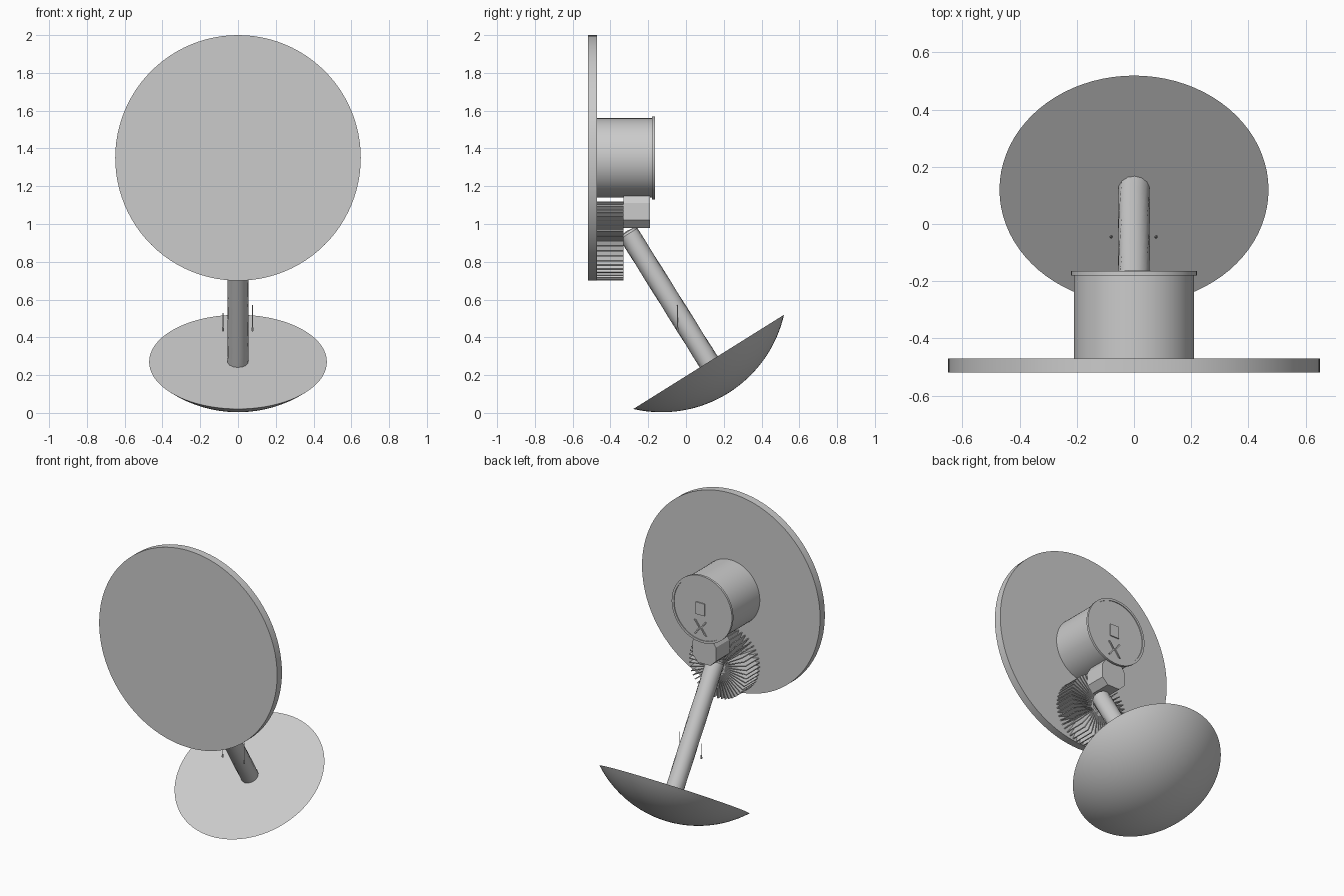
import bpy, bmesh, math
from mathutils import Vector, Matrix

if "Cube" in bpy.data.objects:
    bpy.data.objects.remove(bpy.data.objects["Cube"])

grey = bpy.data.materials.new("plain_grey")
grey.diffuse_color = (0.6, 0.6, 0.6, 1)
grey.use_nodes = True
grey.node_tree.nodes["Principled BSDF"].inputs["Base Color"].default_value = grey.diffuse_color


def finish(bm, name, smooth=True):
    bmesh.ops.recalc_face_normals(bm, faces=bm.faces)
    me = bpy.data.meshes.new(name)
    bm.to_mesh(me)
    bm.free()
    ob = bpy.data.objects.new(name, me)
    bpy.context.collection.objects.link(ob)
    me.materials.append(grey)
    if smooth:
        bpy.ops.object.select_all(action='DESELECT')
        ob.select_set(True)
        bpy.context.view_layer.objects.active = ob
        bpy.ops.object.shade_smooth_by_angle(angle=math.radians(35))
    return ob


def lathe(name, profile, origin, axis, seg, twist=0.0):
    """Revolve (radius, height) points about an axis; zero radius closes an end."""
    bm = bmesh.new()
    m = Matrix.Translation(origin) @ Vector(axis).to_track_quat('Z', 'Y').to_matrix().to_4x4()
    rings = []
    for k, (r, h) in enumerate(profile):
        if r == 0:
            rings.append([bm.verts.new(m @ Vector((0, 0, h)))] * seg)
        else:
            rings.append([bm.verts.new(m @ Vector((
                r * math.cos(2 * math.pi * i / seg + k * twist),
                r * math.sin(2 * math.pi * i / seg + k * twist), h))) for i in range(seg)])
    for a, b in zip(rings, rings[1:]):
        for i in range(seg):
            j = (i + 1) % seg
            bm.faces.new(list(dict.fromkeys([a[i], a[j], b[j], b[i]])))
    return finish(bm, name)


def prism(name, outline, y0, y1):
    """Extrude an (x, z) outline along y."""
    bm = bmesh.new()
    f = bm.faces.new([bm.verts.new((x, y0, z)) for x, z in outline])
    g = bmesh.ops.extrude_face_region(bm, geom=[f])
    bmesh.ops.translate(bm, vec=(0, y1 - y0, 0),
                        verts=[v for v in g['geom'] if isinstance(v, bmesh.types.BMVert)])
    return finish(bm, name, False)


Y = (0, 1, 0)

# large round front plate
lathe("front_disc", [(0, 0), (0.65, 0), (0.65, 0.05), (0, 0.05)], (0, -0.52, 1.35), Y, 96)

# drum with a lipped back cover
lathe("rear_drum", [(0, 0), (0.21, 0), (0.21, 0.29), (0.22, 0.29), (0.22, 0.305),
                    (0.205, 0.305), (0.205, 0.30), (0, 0.30)], (0, -0.47, 1.35), Y, 64)

# small details on the drum cover
prism("cover_plate", [(-0.02, 1.31), (0.045, 1.31), (0.045, 1.39), (-0.02, 1.39)], -0.171, -0.163)
for s in (-1, 1):
    bent = [(0.045, 1.27), (0.01, 1.225), (0.045, 1.18), (0.033, 1.18), (0.0, 1.225), (0.033, 1.27)]
    prism("cover_bent_strip", [(0.012 + s * x, z) for x, z in bent], -0.171, -0.163)

# faceted joint block under the drum
prism("joint_block", [(-0.045, 0.98), (0.045, 0.98), (0.085, 1.02), (0.085, 1.11),
                      (0.06, 1.15), (-0.06, 1.15), (-0.085, 1.11), (-0.085, 1.02)], -0.33, -0.19)

# ring of thin radial cooling fins
bm = bmesh.new()
N = 48
for i in range(N):
    m = (Matrix.Translation((0, -0.40, 0.91)) @ Matrix.Rotation(2 * math.pi * i / N, 4, 'Y')
         @ Matrix.Translation((0.125, 0, 0)) @ Matrix.Diagonal((0.17, 0.14, 0.006, 1)))
    bmesh.ops.create_cube(bm, size=1, matrix=m)
finish(bm, "radial_fins", False)
lathe("fin_hub", [(0, 0), (0.05, 0), (0.05, 0.13), (0, 0.13)], (0, -0.47, 0.91), Y, 24)

# tilted foot: spherical cap with a flat top, and the arm along its axis
tilt = Vector((0, -0.53, 0.848)).normalized()
centre = Vector((0, 0.12, 0.27))
R, T = 0.665, 0.47
half = math.acos(T / R)
cap = [(0, 0)] + [(R * math.sin(half * (1 - i / 16)), T - R * math.cos(half * (1 - i / 16)))
                  for i in range(16)] + [(0, T - R)]
lathe("foot_bowl", cap, centre, tilt, 80)

arm = [(0, -0.02)] + [(0.056, -0.02 + 0.82 * i / 10) for i in range(11)] + [(0.045, 0.812), (0, 0.818)]
lathe("support_arm", arm, centre, tilt, 14, 0.15)

# thin hanging pull wires beside the arm
for x, z1 in ((-0.08, 0.53), (0.077, 0.57)):
    lathe("hanging_wire", [(0, 0), (0.006, 0.004), (0.006, 0.014), (0.002, 0.03),
                           (0.002, z1 - 0.43), (0, z1 - 0.43)], (x, -0.045, 0.43), (0, 0, 1), 8)
